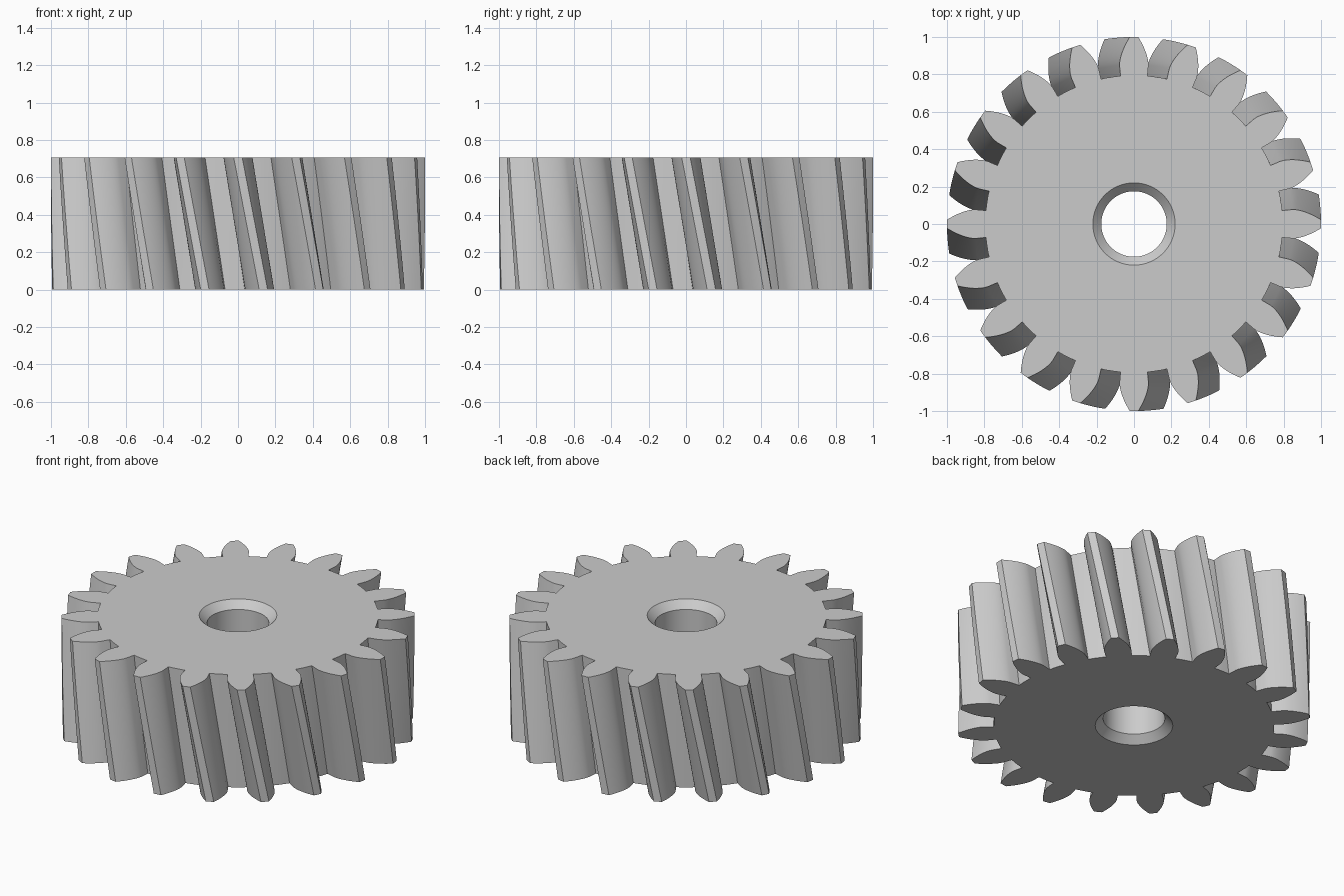
import bpy
import bmesh
from math import acos, cos, pi, radians, sin, tan

TEETH = 20
HEIGHT = 0.705
TIP_R, ROOT_R, BASE_R = 1.0, 0.795, 0.852
ROOT_HALF, TIP_HALF = radians(5.2), radians(1.3)
TWIST = radians(7.8)      # turn of the bottom relative to the top
LAYERS, FLANK_STEPS = 12, 8
BORE_R, RIM_R, CHAMFER, BORE_SIDES = 0.175, 0.22, 0.045, 64

cube = bpy.data.objects.get("Cube")
if cube:
    bpy.data.objects.remove(cube, do_unlink=True)


def involute(r):
    a = acos(min(1.0, BASE_R / r))
    return tan(a) - a


def tooth_profile():
    """One tooth pitch as (radius, angle), from the root across the tip."""
    flank = [(ROOT_R, ROOT_HALF)]
    for i in range(FLANK_STEPS + 1):
        r = BASE_R + (TIP_R - BASE_R) * i / FLANK_STEPS
        t = involute(r) / involute(TIP_R)
        flank.append((r, ROOT_HALF + (TIP_HALF - ROOT_HALF) * t))
    rising = [(r, -a) for r, a in flank]
    falling = list(reversed(flank))
    pitch = 2 * pi / TEETH
    gap = [(ROOT_R, ROOT_HALF + (pitch - 2 * ROOT_HALF) * k / 3) for k in (1, 2)]
    return rising + [(TIP_R, 0.0)] + falling + gap


def add_ring(bm, polar, z, turn=0.0):
    return [bm.verts.new((r * cos(a + turn), r * sin(a + turn), z)) for r, a in polar]


def skin(bm, rings):
    for low, high in zip(rings, rings[1:]):
        n = len(low)
        for i in range(n):
            j = (i + 1) % n
            bm.faces.new((low[i], low[j], high[j], high[i]))


def loop_edges(bm, ring):
    return [bm.edges.get((ring[i - 1], ring[i])) for i in range(len(ring))]


bm = bmesh.new()

# Helical toothed wall
outline = [(r, a + 2 * pi * k / TEETH) for k in range(TEETH) for r, a in tooth_profile()]
wall = [add_ring(bm, outline, HEIGHT * i / LAYERS, TWIST * (1 - i / LAYERS))
        for i in range(LAYERS + 1)]
skin(bm, wall)

# Bore with a chamfer at each end
bore = []
for r, z in ((RIM_R, 0), (BORE_R, CHAMFER), (BORE_R, HEIGHT - CHAMFER), (RIM_R, HEIGHT)):
    bore.append(add_ring(bm, [(r, 2 * pi * k / BORE_SIDES) for k in range(BORE_SIDES)], z))
skin(bm, bore)

# Flat end faces between teeth and bore
for end, up in ((0, -1), (-1, 1)):
    edges = loop_edges(bm, wall[end]) + loop_edges(bm, bore[end])
    bmesh.ops.triangle_fill(bm, edges=edges, use_beauty=True, normal=(0, 0, up))
bmesh.ops.recalc_face_normals(bm, faces=bm.faces[:])

mesh = bpy.data.meshes.new("helical_gear")
bm.to_mesh(mesh)
bm.free()

# Plain grey metal
grey = bpy.data.materials.new("light_grey")
grey.use_nodes = True
colour = (0.6, 0.6, 0.6, 1.0)
grey.diffuse_color = colour
grey.node_tree.nodes["Principled BSDF"].inputs["Base Color"].default_value = colour
mesh.materials.append(grey)

gear = bpy.data.objects.new("helical_gear", mesh)
bpy.context.collection.objects.link(gear)
bpy.ops.object.select_all(action="DESELECT")
gear.select_set(True)
bpy.context.view_layer.objects.active = gear
bpy.ops.object.shade_smooth_by_angle(angle=radians(30))
